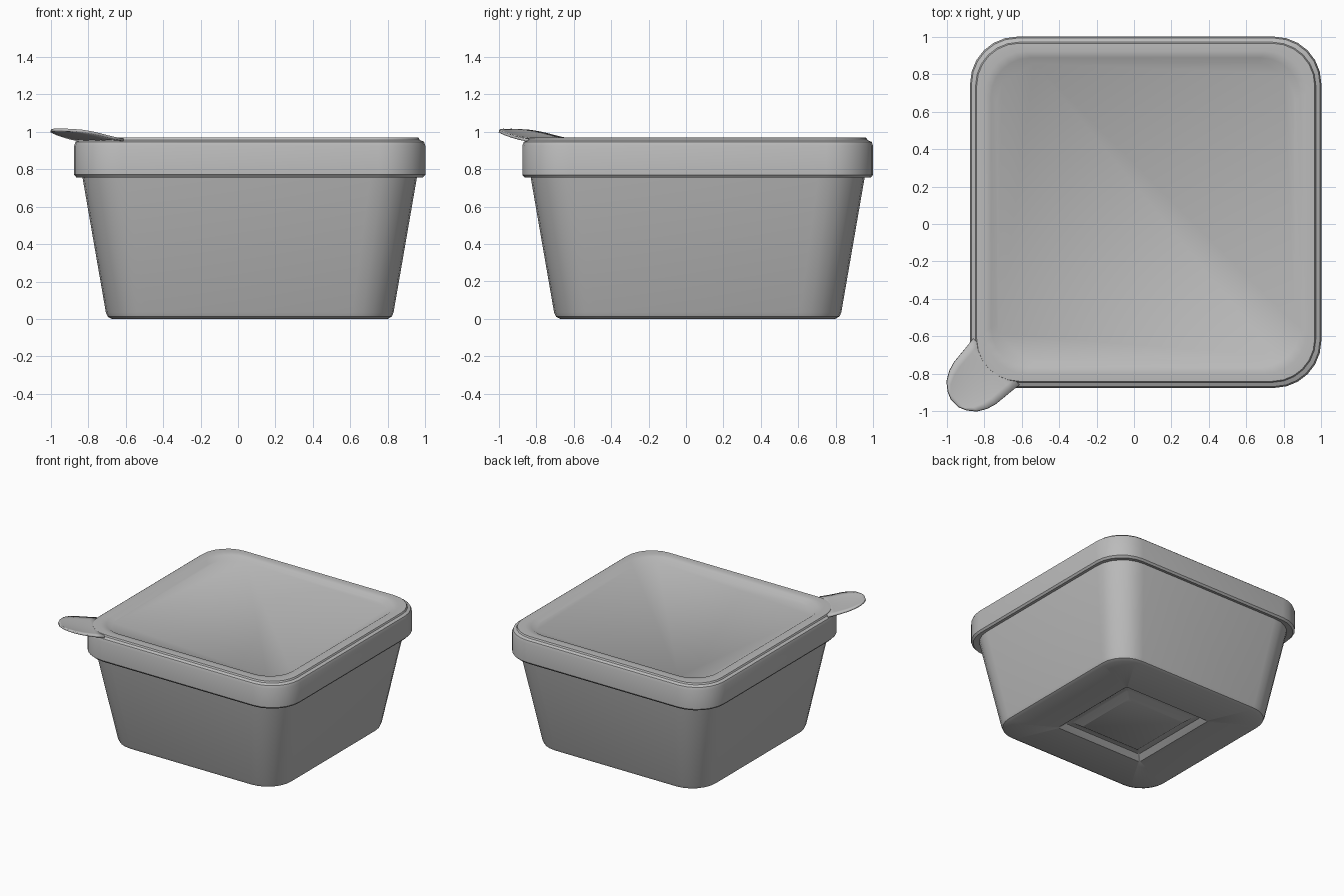
import bpy, bmesh, math
from mathutils import Vector

cube = bpy.data.objects.get("Cube")
if cube:
    bpy.data.objects.remove(cube, do_unlink=True)

CENTRE = 0.0625   # the box sits off-centre because of the corner tab
STEPS = 6         # segments per rounded corner

grey = bpy.data.materials.new("plastic_grey")
grey.use_nodes = True
grey.diffuse_color = (0.5, 0.5, 0.5, 1)
grey.node_tree.nodes["Principled BSDF"].inputs["Base Color"].default_value = (0.5, 0.5, 0.5, 1)


def finish(bm, name, angle=35):
    bmesh.ops.recalc_face_normals(bm, faces=bm.faces)
    mesh = bpy.data.meshes.new(name)
    bm.to_mesh(mesh)
    bm.free()
    obj = bpy.data.objects.new(name, mesh)
    bpy.context.collection.objects.link(obj)
    mesh.materials.append(grey)
    bpy.ops.object.select_all(action='DESELECT')
    obj.select_set(True)
    bpy.context.view_layer.objects.active = obj
    bpy.ops.object.shade_smooth_by_angle(angle=math.radians(angle))
    return obj


def rounded_square(bm, half, radius, z):
    ring = []
    for corner in range(4):
        mid = math.pi / 4 + corner * math.pi / 2
        cx = math.copysign(half - radius, math.cos(mid))
        cy = math.copysign(half - radius, math.sin(mid))
        for i in range(STEPS + 1):
            a = corner * math.pi / 2 + i / STEPS * math.pi / 2
            ring.append(bm.verts.new((CENTRE + cx + radius * math.cos(a),
                                      CENTRE + cy + radius * math.sin(a), z)))
    return ring


def loft(name, profile):
    """Skin a stack of rounded squares (half width, corner radius, height); cap the last."""
    bm = bmesh.new()
    rings = [rounded_square(bm, *p) for p in profile]
    for a, b in zip(rings, rings[1:]):
        for i in range(len(a)):
            j = (i + 1) % len(a)
            bm.faces.new((a[i], a[j], b[j], b[i]))
    bm.faces.new(rings[-1])
    return finish(bm, name)


# Tapered tub, with a square groove pressed into its base
loft("tub", [
    (0.90, 0.25, 0.80), (0.893, 0.25, 0.757), (0.768, 0.22, 0.035),
    (0.758, 0.21, 0.012), (0.735, 0.20, 0.0),
    (0.40, 0.01, 0.0), (0.36, 0.01, 0.035), (0.32, 0.01, 0.035),
    (0.27, 0.01, 0.0),
])

# Lid: skirt, rounded shoulder, raised rim and sunken panel
loft("lid", [
    (0.88, 0.24, 0.765), (0.925, 0.245, 0.755), (0.9375, 0.25, 0.77),
    (0.9375, 0.25, 0.925), (0.93, 0.245, 0.946), (0.908, 0.23, 0.956),
    (0.902, 0.225, 0.968), (0.86, 0.22, 0.97), (0.825, 0.21, 0.964),
    (0.795, 0.20, 0.942),
])

# Pull tab: spoon-shaped tongue running out along the front right diagonal
outline = [(1.04, 0.175), (1.10, 0.168), (1.15, 0.163), (1.20, 0.158),
           (1.25, 0.143), (1.30, 0.114), (1.335, 0.07), (1.352, 0.03)]
along = Vector((-1, -1, 0)).normalized()
across = Vector((1, -1, 0)).normalized()
bm = bmesh.new()
rows = []
for s, w in outline:
    t = (s - outline[0][0]) / (outline[-1][0] - outline[0][0])
    row = []
    for k in range(-4, 5):
        v = w * k / 4
        z = 0.957 + 0.052 * t ** 1.6 + 0.8 * t * v * v
        row.append(bm.verts.new(along * s + across * v + Vector((0, 0, z))))
    rows.append(row)
for a, b in zip(rows, rows[1:]):
    for i in range(len(a) - 1):
        bm.faces.new((a[i], a[i + 1], b[i + 1], b[i]))
tab = finish(bm, "pull_tab", 50)
thick = tab.modifiers.new("thickness", 'SOLIDIFY')
thick.thickness = 0.014
thick.offset = 0
